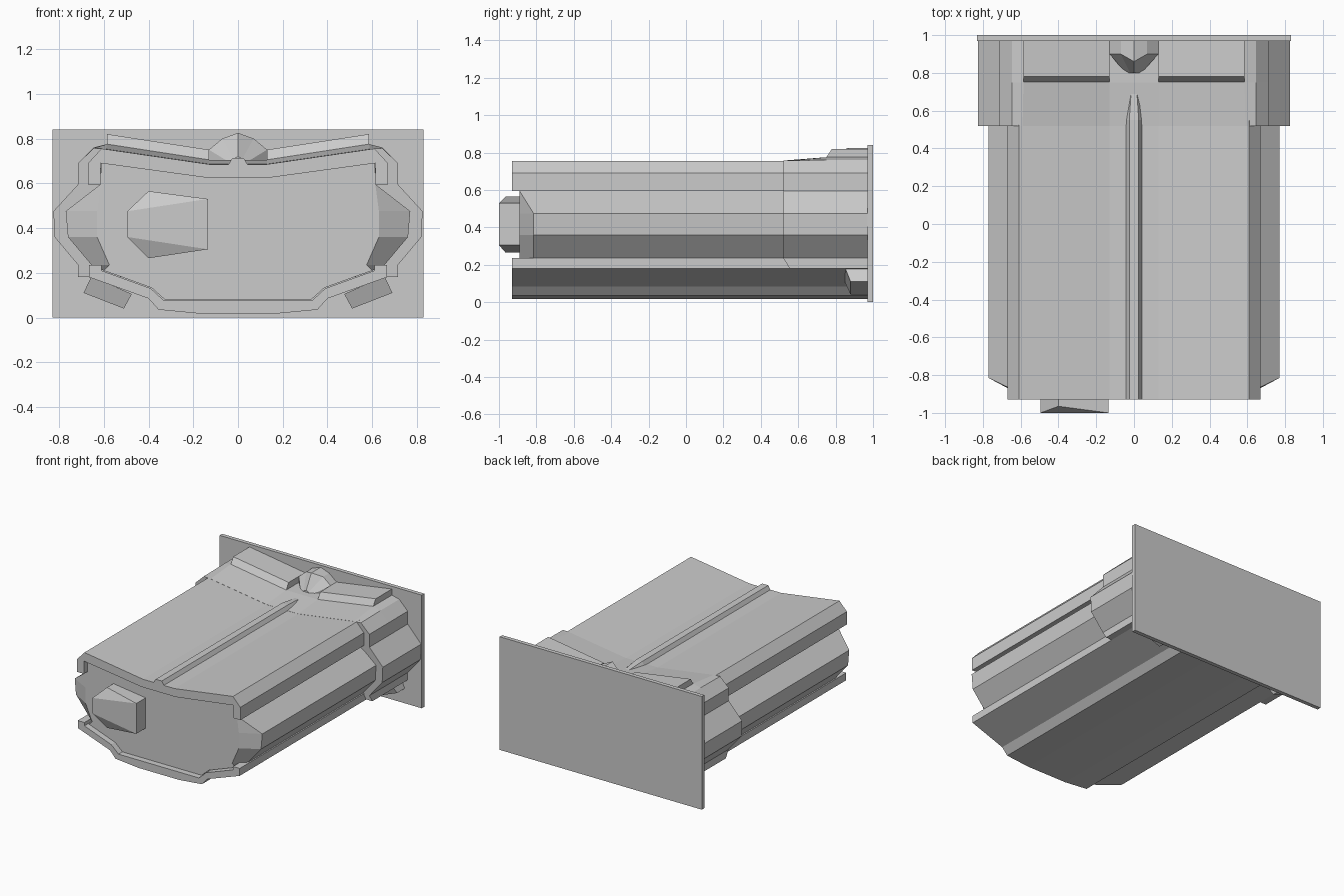
import bpy, bmesh

if "Cube" in bpy.data.objects:
    bpy.data.objects.remove(bpy.data.objects["Cube"])


def mirrored(half):
    """Complete a right-hand half profile across x = 0."""
    return half + [(-p[0], *p[1:]) for p in reversed(half) if p[0] > 0]


def loft(name, sections):
    """Skin sections [(y, [(x, z, optional y offset), ...]), ...] and cap the ends."""
    bm = bmesh.new()
    rings = [[bm.verts.new((p[0], y + (p[2] if len(p) > 2 else 0), p[1])) for p in pts]
             for y, pts in sections]
    for a, b in zip(rings, rings[1:]):
        for i in range(len(a)):
            j = (i + 1) % len(a)
            bm.faces.new((a[i], a[j], b[j], b[i]))
    bm.faces.new(rings[0])
    bm.faces.new(rings[-1])
    bmesh.ops.recalc_face_normals(bm, faces=bm.faces)
    me = bpy.data.meshes.new(name)
    bm.to_mesh(me)
    bm.free()
    ob = bpy.data.objects.new(name, me)
    bpy.context.collection.objects.link(ob)
    return ob


def sym(name, *sections):
    return loft(name, [(y, mirrored(h)) for y, h in sections])


def prism(name, y0, y1, half):
    return sym(name, (y0, half), (y1, half))


def pair(name, sections):
    """Left and right copies of a side part."""
    loft(name + "_right", sections)
    loft(name + "_left", [(y, [(-p[0], *p[1:]) for p in pts]) for y, pts in sections])


BACK = 0.97

# Mounting plate at the rear
prism("back_plate", BACK, 1.0, [(0.83, 0), (0.83, 0.84)])

# Upper and lower shells, open rims at the front
prism("upper_shell", -0.93, BACK, [
    (0, .685), (.13, .685), (.61, .755), (.67, .69), (.67, .595),
    (.615, .595), (.615, .69), (.14, .625), (0, .625)])
prism("lower_shell", -0.93, BACK, [
    (0, .075), (.33, .075), (.39, .13), (.61, .21), (.61, .235),
    (.665, .235), (.665, .18), (.40, .085), (.355, .035), (.165, .017), (0, .017)])

# Inner core with bulging sides that taper in at the front
rim = [(0, .63), (.14, .63), (.613, .692)]
floor = [(.60, .21), (.385, .132), (.325, .078), (0, .078)]
core = rim + [(.615, .595), (.77, .475), (.76, .36), (.655, .235)] + floor
core_front = rim + [(.614, .595), (.63, .475), (.63, .36), (.575, .235)] + floor
core_mid = rim + [(.615, .595, -.075)] + core[4:]
sym("inner_core", (-0.89, core_front), (-0.815, core_mid), (BACK, core))

# Wider collar near the plate, its top rising towards the rear
side = [(.715, .69), (.715, .595), (.825, .475), (.82, .36), (.715, .235)]
sym("rear_collar",
    (0.52, [(0, .686), (.13, .686), (.59, .753), (.645, .757)] + side
     + [(.715, .18, .035), (.5, .18, .035)]),
    (0.75, [(0, .705), (.13, .705), (.585, .775), (.645, .76)] + side
     + [(.715, .18), (.5, .18)]),
    (BACK, [(0, .705), (.13, .705), (.585, .775), (.645, .76)] + side
     + [(.715, .18), (.5, .18)]))

# Long centre rail sinking into the top at the rear
rail = [(.025, .713), (.045, .68)]
sym("centre_rail", (-0.93, rail), (0.55, rail), (0.70, [(.015, .699), (.035, .68)]))

# Raised bars on the collar with sloped front ends
bar = [(.13, .68), (.13, .75), (.585, .82), (.585, .75)]
bar_front = [(.13, .68), (.13, .704, 0), (.585, .774, 0), (.585, .75)]
pair("top_bar", [(0.75, bar_front), (0.78, bar), (BACK, bar)])

# Faceted latch in the middle of the collar
latch = [(0, .825), (.07, .80), (.13, .75), (.13, .70)]
latch_front = [(0, .825, -.04)] + latch[1:]
sym("centre_latch",
    (0.80, [(0, .72), (.02, .71), (.04, .695), (.045, .68)]),
    (0.90, latch_front), (BACK, latch))

# Slanted feet under the rear corners
pair("foot", [
    (0.85, [(.655, .185), (.69, .11, .03), (.51, .04, .03), (.475, .105)]),
    (BACK, [(.655, .185), (.69, .11), (.51, .04), (.475, .105)])])

# Off-centre knob on the front, top and bottom corners set back
knob = [(-.495, .475), (-.40, .565), (-.135, .53), (-.135, .305), (-.40, .265), (-.495, .36)]
knob_front = [(x, z, .035 if x == -.40 else 0) for x, z in knob]
knob_ob = loft("front_knob", [(-1.0, knob_front), (-0.88, knob)])
bm = bmesh.new()
bm.from_mesh(knob_ob.data)
# Split the bent front face into its flat middle and two sloped triangles
bm.verts.ensure_lookup_table()
for a, b in ((0, 2), (3, 5)):
    bm.verts.ensure_lookup_table()
    bmesh.ops.connect_verts(bm, verts=[bm.verts[a], bm.verts[b]])
bm.to_mesh(knob_ob.data)
bm.free()
